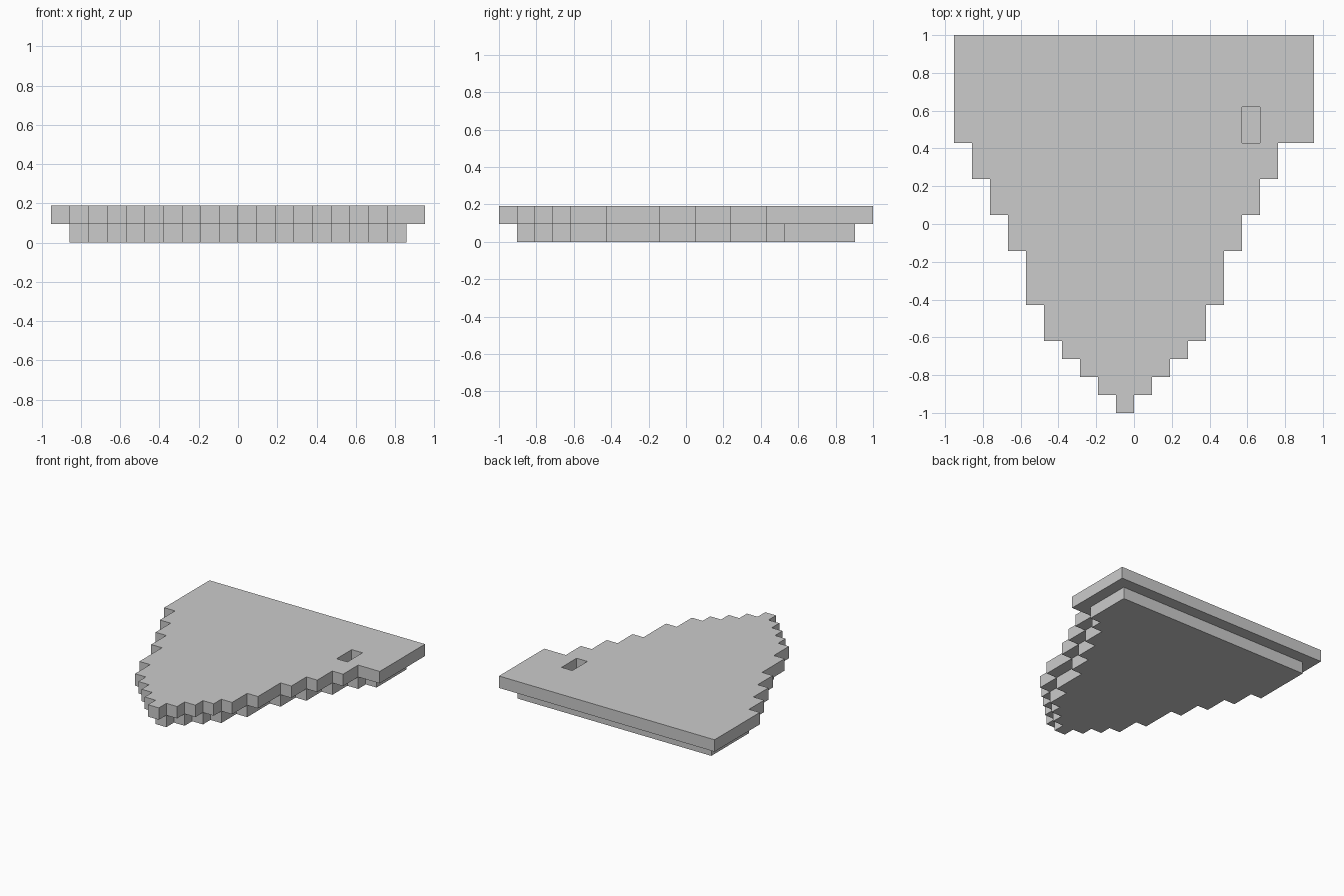
import bpy, bmesh

if "Cube" in bpy.data.objects:
    bpy.data.objects.remove(bpy.data.objects["Cube"])

U = 2 / 21  # one grid block

# Upper layer, back to front: (number of rows, left cell edge, right cell edge)
BANDS = [(6, -10, 10), (2, -9, 8), (2, -8, 7), (2, -7, 6), (3, -6, 5),
         (2, -5, 4), (1, -4, 3), (1, -3, 2), (1, -2, 1), (1, -1, 0)]
rows = [(a, b) for n, a, b in BANDS for _ in range(n)]
upper = {(x, 20 - r) for r, (a, b) in enumerate(rows) for x in range(a, b)}

# Lower layer: the upper outline stepped in by one block all round
SIDES = [(1, 0), (-1, 0), (0, 1), (0, -1)]
lower = {(x, y) for x, y in upper
         if all((x + i, y + j) in upper for i, j in SIDES)}

# Small pocket in the upper layer
upper -= {(6, 15), (6, 16)}

solid = {(x, y, 1) for x, y in upper} | {(x, y, 0) for x, y in lower}


def build_skin(name, cells):
    """Outer faces of a set of blocks, merged into large flat faces."""
    bm = bmesh.new()
    verts = {}

    def vert(p):
        if p not in verts:
            verts[p] = bm.verts.new((p[0] * U, p[1] * U - 1, p[2] * U))
        return verts[p]

    for c in sorted(cells):
        for axis in range(3):
            for side in (0, 1):
                nb = list(c)
                nb[axis] += 2 * side - 1
                if tuple(nb) in cells:
                    continue
                loop = []
                for i, j in ((0, 0), (1, 0), (1, 1), (0, 1)):
                    p = list(c)
                    p[axis] += side
                    p[(axis + 1) % 3] += i
                    p[(axis + 2) % 3] += j
                    loop.append(vert(tuple(p)))
                bm.faces.new(loop if side else loop[::-1])
    bmesh.ops.dissolve_limit(bm, angle_limit=0.01, verts=bm.verts[:], edges=bm.edges[:])
    mesh = bpy.data.meshes.new(name)
    bm.to_mesh(mesh)
    bm.free()
    obj = bpy.data.objects.new(name, mesh)
    bpy.context.collection.objects.link(obj)
    return obj


build_skin("stepped_deck", solid)
